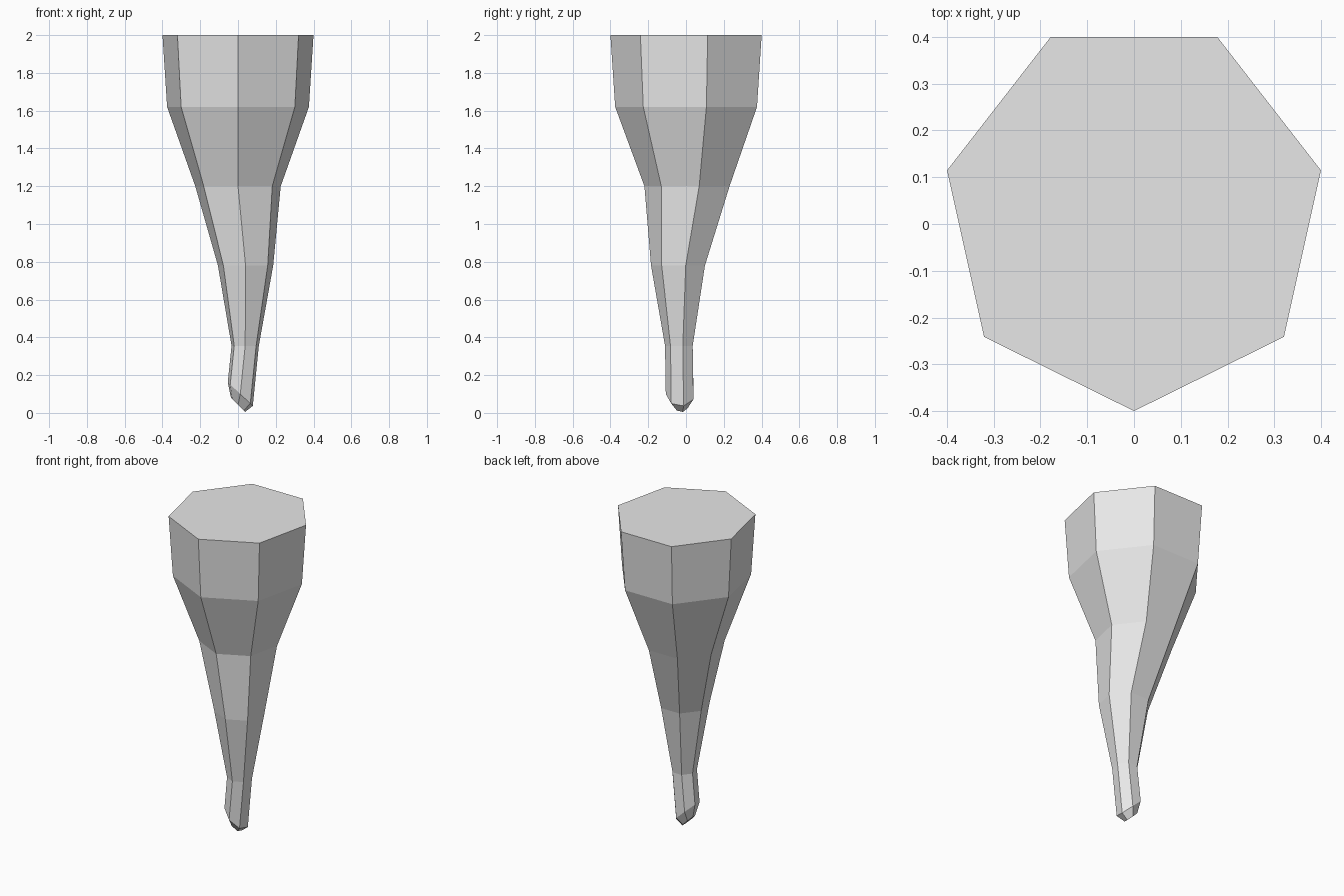
import bpy
import bmesh
from math import cos, sin, pi

cube = bpy.data.objects.get("Cube")
if cube:
    bpy.data.objects.remove(cube, do_unlink=True)

SIDES = 7

# Single stone colour
stone = bpy.data.materials.new("grey_stone")
stone.use_nodes = True
colour = (0.8, 0.8, 0.8, 1.0)
stone.diffuse_color = colour
stone.node_tree.nodes["Principled BSDF"].inputs["Base Color"].default_value = colour

# Cross-sections from top to tip: centre x, y, z, radius x, radius y, slope along x
sections = [
    (0.0, 0.021, 2.0, 0.41, 0.421, 0),
    (0.0, 0.02, 1.62, 0.385, 0.395, 0),
    (0.0, 0.017, 1.2, 0.232, 0.237, 0),
    (0.04, -0.035, 0.78, 0.15, 0.15, 0),
    (0.038, -0.034, 0.355, 0.074, 0.077, 0),
    (0.012, -0.03, 0.1, 0.068, 0.077, -0.95),
    (0.0, -0.025, 0.042, 0.038, 0.038, -1.0),
]


def add_ring(bm, cx, cy, cz, rx, ry, slope):
    """Seven-sided ring with one corner facing the front."""
    ring = []
    for i in range(SIDES):
        a = -pi / 2 + 2 * pi * i / SIDES
        dx = rx * cos(a)
        ring.append(bm.verts.new((cx + dx, cy + ry * sin(a), cz + slope * dx)))
    return ring


# Tapering spike with flat facets, bent near its blunt tip
bm = bmesh.new()
rings = [add_ring(bm, *s) for s in sections]
for upper, lower in zip(rings, rings[1:]):
    for i in range(SIDES):
        j = (i + 1) % SIDES
        bm.faces.new((upper[i], lower[i], lower[j], upper[j]))
bm.faces.new(rings[0])
bm.faces.new(rings[-1])
bmesh.ops.recalc_face_normals(bm, faces=bm.faces)

mesh = bpy.data.meshes.new("hanging_rock_spike")
bm.to_mesh(mesh)
bm.free()
mesh.materials.append(stone)
spike = bpy.data.objects.new("hanging_rock_spike", mesh)
bpy.context.collection.objects.link(spike)
